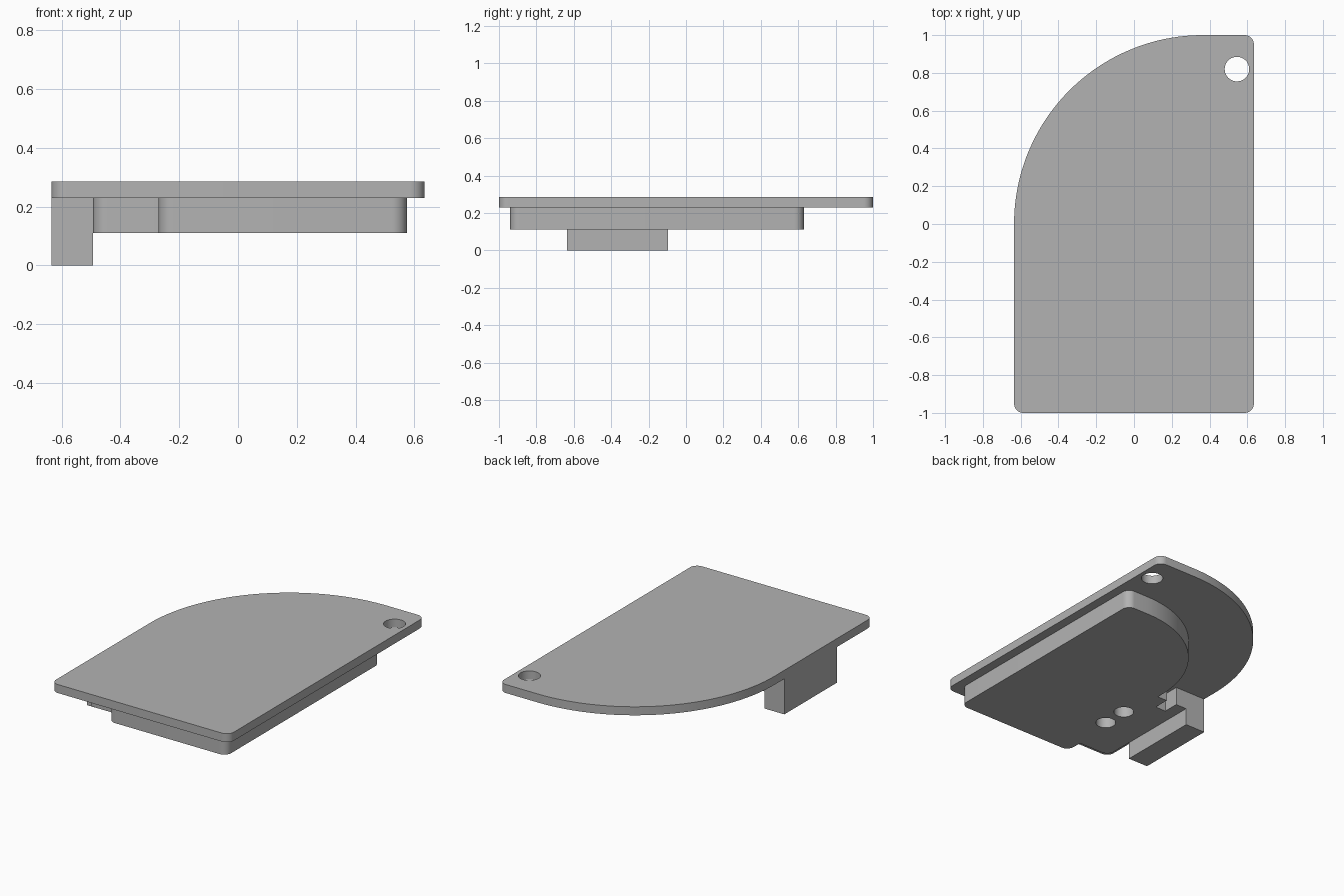
import bpy, bmesh, math
from mathutils import Vector

cube = bpy.data.objects.get("Cube")
if cube:
    bpy.data.objects.remove(cube, do_unlink=True)

grey = bpy.data.materials.new("plain grey")
grey.use_nodes = True
colour = (0.45, 0.45, 0.45, 1)
grey.diffuse_color = colour
grey.node_tree.nodes["Principled BSDF"].inputs["Base Color"].default_value = colour


def rounded(corners):
    """Outline through (x, y, radius) corners, each replaced by a tangent arc."""
    points = []
    for i, (x, y, r) in enumerate(corners):
        c = Vector((x, y))
        if r == 0:
            points.append(c)
            continue
        a = (Vector(corners[i - 1][:2]) - c).normalized()
        b = (Vector(corners[(i + 1) % len(corners)][:2]) - c).normalized()
        steps = 48 if r > 0.5 else 10
        for k in range(steps + 1):
            t = k / steps * math.pi / 2
            points.append(c + r * (a * (1 - math.sin(t)) + b * (1 - math.cos(t))))
    return points


def circle(x, y, r, n=40):
    return [Vector((x + r * math.cos(k * math.tau / n), y + r * math.sin(k * math.tau / n)))
            for k in range(n)]


def slab(name, loops, z0, z1):
    """Extrude an outline, with any further loops cut as holes."""
    bm = bmesh.new()
    edges = []
    for loop in loops:
        vs = [bm.verts.new((p.x, p.y, z0)) for p in loop]
        edges += [bm.edges.new((vs[i - 1], vs[i])) for i in range(len(vs))]
    bmesh.ops.triangle_fill(bm, edges=edges, use_beauty=True, normal=(0, 0, 1))
    top = bmesh.ops.extrude_face_region(bm, geom=bm.faces[:], use_keep_orig=True)
    moved = [g for g in top["geom"] if isinstance(g, bmesh.types.BMVert)]
    bmesh.ops.translate(bm, verts=moved, vec=(0, 0, z1 - z0))
    bmesh.ops.recalc_face_normals(bm, faces=bm.faces[:])
    mesh = bpy.data.meshes.new(name)
    bm.to_mesh(mesh)
    bm.free()
    mesh.materials.append(grey)
    obj = bpy.data.objects.new(name, mesh)
    bpy.context.collection.objects.link(obj)
    bpy.ops.object.select_all(action="DESELECT")
    obj.select_set(True)
    bpy.context.view_layer.objects.active = obj
    bpy.ops.object.shade_smooth_by_angle(angle=math.radians(30))


W, BASE, UNDER, TOP = 0.635, 0.111, 0.23, 0.285
R = 0.05

# Cover plate: one large rounded corner and a through hole
plate = rounded([(-W, -1, R), (W, -1, R), (W, 1, R), (-W, 1, 1.0)])
slab("cover_plate", [plate, circle(0.545, 0.82, 0.065)], UNDER, TOP)

# Raised body beneath the plate, with a side lug, a slot and two round sockets
LEFT, LUG, BACK = -0.27, -0.493, -0.097
body = rounded([
    (LEFT, -0.94, R), (0.575, -0.94, R), (0.575, 0.63, R), (LEFT, 0.63, 0.69),
    (LEFT, BACK, 0), (-0.34, BACK, 0), (-0.34, -0.2, 0), (-0.415, -0.2, 0),
    (-0.415, BACK, 0), (LUG, BACK, 0), (LUG, -0.83, R), (LEFT, -0.83, 0)])
sockets = [circle(-0.23, y, 0.06) for y in (-0.54, -0.37)]
slab("lower_body", [body] + sockets, BASE, UNDER)

# Rectangular leg hanging along the side
leg = [Vector(p) for p in ((-W, -W), (LUG, -W), (LUG, BACK), (-W, BACK))]
slab("side_leg", [leg], 0, UNDER)
